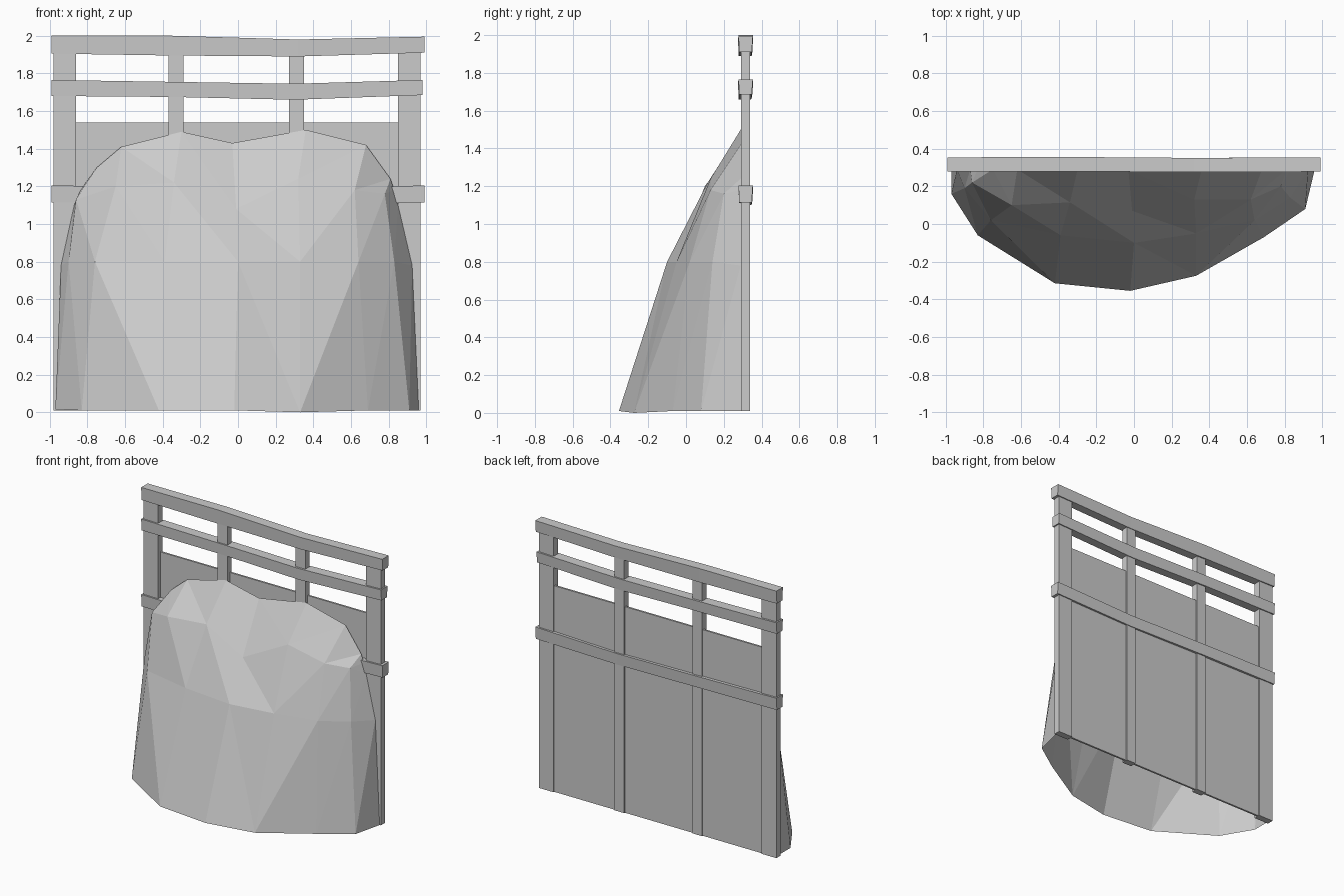
import bpy, bmesh

if "Cube" in bpy.data.objects:
    bpy.data.objects.remove(bpy.data.objects["Cube"])

grey = bpy.data.materials.new("weathered_grey")
grey.diffuse_color = (0.6, 0.6, 0.6, 1)
grey.use_nodes = True
grey.node_tree.nodes["Principled BSDF"].inputs["Base Color"].default_value = grey.diffuse_color


def make_object(name, bm):
    mesh = bpy.data.meshes.new(name)
    bm.to_mesh(mesh)
    bm.free()
    mesh.materials.append(grey)
    obj = bpy.data.objects.new(name, mesh)
    bpy.context.collection.objects.link(obj)
    return obj


def box(name, x0, x1, y0, y1, z0, z1):
    bm = bmesh.new()
    bmesh.ops.create_cube(bm, size=1)
    for v in bm.verts:
        v.co.x = x1 if v.co.x > 0 else x0
        v.co.y = y1 if v.co.y > 0 else y0
        v.co.z = z1 if v.co.z > 0 else z0
    return make_object(name, bm)


def rail(name, stations):
    """Slightly warped beam; each station is (x, bottom z, top z, y shift)."""
    bm = bmesh.new()
    rings = []
    for x, lo, hi, dy in stations:
        section = [(0.282, lo), (0.348, lo), (0.354, hi), (0.278, hi)]
        rings.append([bm.verts.new((x, y + dy, z)) for y, z in section])
    for a, b in zip(rings, rings[1:]):
        for i in range(4):
            k = (i + 1) % 4
            bm.faces.new((a[i], a[k], b[k], b[i]))
    bm.faces.new(rings[0])
    bm.faces.new(rings[-1][::-1])
    bmesh.ops.recalc_face_normals(bm, faces=bm.faces)
    return make_object(name, bm)


# Upright posts
for name, x0, x1 in (("left_post", -0.98, -0.86), ("left_inner_post", -0.37, -0.29),
                     ("right_inner_post", 0.27, 0.35), ("right_post", 0.85, 0.97)):
    box(name, x0, x1, 0.29, 0.34, 0.01, 1.95)

# Thin boarding between the posts
box("back_panel", -0.87, 0.86, 0.318, 0.332, 0.01, 1.54)

# Warped horizontal rails
rail("top_rail", [(-0.99, 1.905, 2.0, 0), (-0.35, 1.895, 2.0, 0.002),
                  (0.32, 1.89, 1.98, -0.003), (0.99, 1.91, 1.995, 0)])
rail("middle_rail", [(-0.99, 1.68, 1.765, 0), (-0.35, 1.675, 1.755, 0.002),
                     (0.3, 1.66, 1.745, -0.003), (0.98, 1.685, 1.765, 0)])
rail("lower_rail", [(-0.99, 1.115, 1.205, 0), (-0.35, 1.11, 1.195, 0.002),
                    (0.32, 1.1, 1.185, -0.003), (0.99, 1.115, 1.205, 0)])

# Faceted open heap leaning on the front: rows from the ground to the crest
rows = [
    [(-.97, .29, .015), (-.97, .16, .015), (-.83, -.06, .01), (-.42, -.315, .01), (-.02, -.355, .01),
     (.33, -.275, 0), (.69, -.07, .01), (.91, .08, .01), (.96, .29, .01)],
    [(-.94, .29, .78), (-.9, .19, .8), (-.76, .02, .8), (-.39, -.06, .8), (0, -.1, .8),
     (.33, -.05, .8), (.64, .02, .8), (.83, .14, .8), (.925, .29, .78)],
    [(-.87, .29, 1.1), (-.86, .22, 1.13), (-.65, .1, 1.2), (-.34, .115, 1.22), (-.01, .07, 1.08),
     (.32, .13, 1.24), (.62, .13, 1.18), (.78, .2, 1.16), (.85, .29, 1.1)],
    [(-.83, .29, 1.19), (-.75, .29, 1.3), (-.62, .29, 1.41), (-.3, .29, 1.49), (-.03, .29, 1.43),
     (.36, .29, 1.5), (.68, .29, 1.42), (.81, .29, 1.24), (.83, .29, 1.18)],
]
bm = bmesh.new()
grid = [[bm.verts.new(p) for p in row] for row in rows]
for low, high in zip(grid, grid[1:]):
    for j in range(len(low) - 1):
        a, b, c, d = low[j], low[j + 1], high[j + 1], high[j]
        if j >= 5:
            bm.faces.new((a, b, c))
            bm.faces.new((a, c, d))
        else:
            bm.faces.new((a, b, d))
            bm.faces.new((b, c, d))
make_object("heap", bm)
